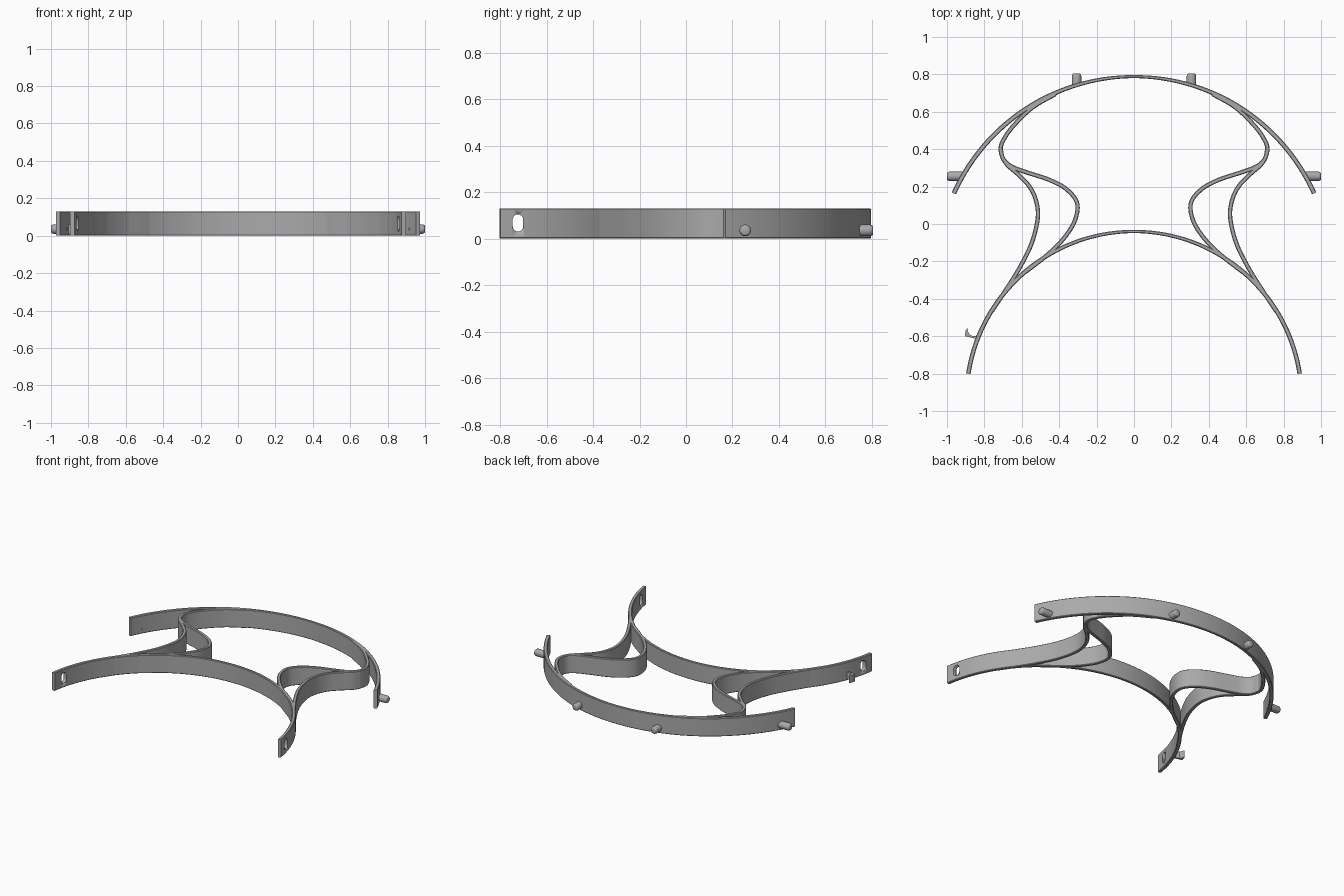
import bpy, bmesh, math
from mathutils import Vector

if "Cube" in bpy.data.objects:
    bpy.data.objects.remove(bpy.data.objects["Cube"])

HEIGHT = 0.13
grey = bpy.data.materials.new("grey plastic")
grey.diffuse_color = (0.4, 0.4, 0.4, 1)
grey.use_nodes = True
grey.node_tree.nodes["Principled BSDF"].inputs["Base Color"].default_value = grey.diffuse_color


def finish(name, bm, angle=30):
    bmesh.ops.recalc_face_normals(bm, faces=bm.faces[:])
    mesh = bpy.data.meshes.new(name)
    bm.to_mesh(mesh)
    bm.free()
    mesh.materials.append(grey)
    obj = bpy.data.objects.new(name, mesh)
    bpy.context.collection.objects.link(obj)
    bpy.ops.object.select_all(action='DESELECT')
    obj.select_set(True)
    bpy.context.view_layer.objects.active = obj
    bpy.ops.object.shade_smooth_by_angle(angle=math.radians(angle))
    return obj


def band(name, pts, widths):
    """Upright strip along a flat path, with softened top and bottom edges."""
    bm = bmesh.new()
    rings = []
    for i, (p, w) in enumerate(zip(pts, widths)):
        t = (pts[min(i + 1, len(pts) - 1)] - pts[max(i - 1, 0)]).normalized()
        n = Vector((-t.y, t.x))
        h, c = w / 2, 0.004
        profile = [(-h + c, 0), (h - c, 0), (h, c), (h, HEIGHT - c),
                   (h - c, HEIGHT), (-h + c, HEIGHT), (-h, HEIGHT - c), (-h, c)]
        rings.append([bm.verts.new((p.x + n.x * a, p.y + n.y * a, z)) for a, z in profile])
    for r, s in zip(rings, rings[1:]):
        for k in range(8):
            j = (k + 1) % 8
            bm.faces.new((r[k], r[j], s[j], s[k]))
    bm.faces.new(rings[0])
    bm.faces.new(rings[-1])
    return finish(name, bm)


def arc(cy, radius, start, n=96):
    angles = [math.radians(start + (180 - 2 * start) * i / n) for i in range(n + 1)]
    return [Vector((radius * math.cos(a), cy + radius * math.sin(a))) for a in angles]


def spline(ctrl, steps=8):
    """Smooth curve through the control points."""
    c = [Vector(p) for p in ctrl]
    c = [2 * c[0] - c[1]] + c + [2 * c[-1] - c[-2]]
    out = []
    for a, b, d, e in zip(c, c[1:], c[2:], c[3:]):
        for s in range(steps):
            t = s / steps
            out.append(0.5 * (2 * b + (d - a) * t + (2 * a - 5 * b + 4 * d - e) * t * t
                              + (3 * b - a - 3 * d + e) * t ** 3))
    return out + [c[-2]]


def prism(name, outline, depth, place):
    """Extrude an outline; place maps (u, v, w) to a position."""
    bm = bmesh.new()
    lo, hi = [[bm.verts.new(place(u, v, w)) for u, v in outline] for w in depth]
    bm.faces.new(lo)
    bm.faces.new(hi)
    for k in range(len(lo)):
        j = (k + 1) % len(lo)
        bm.faces.new((lo[k], lo[j], hi[j], hi[k]))
    return finish(name, bm)


def peg(name, base, direction, length, radius=0.025):
    """Round pin with a domed tip."""
    rot = Vector(direction).to_track_quat('Z', 'Y').to_matrix()
    bm = bmesh.new()
    rings = []
    for r, d in [(1, 0), (1, length - 0.014), (0.93, length - 0.007),
                 (0.78, length - 0.002), (0.6, length)]:
        rings.append([bm.verts.new(Vector(base) + rot @ Vector(
            (radius * r * math.cos(k * math.tau / 24),
             radius * r * math.sin(k * math.tau / 24), d))) for k in range(24)])
    for r, s in zip(rings, rings[1:]):
        for k in range(24):
            j = (k + 1) % 24
            bm.faces.new((r[k], r[j], s[j], s[k]))
    bm.faces.new(rings[0])
    bm.faces.new(rings[-1])
    return finish(name, bm, 50)


# Curved main bands
front_pts = arc(-0.936, 0.896, 8.7)
front = band("front_band", front_pts,
             [0.017 + 0.007 * min(1, abs(p.x) / 0.6) for p in front_pts])
back_pts = arc(-0.267, 1.055, 24.1)
band("back_band", back_pts,
     [0.016 + 0.009 * min(1, abs(p.x) / 0.5) for p in back_pts])

# Slot through each front tip
slot = []
for mid, start in ((0.0815, 0), (0.0525, 180)):
    for k in range(9):
        a = math.radians(start + 180 * k / 8)
        slot.append((-0.723 + 0.0225 * math.cos(a), mid + 0.0225 * math.sin(a)))
cutter = prism("slot_cutter", slot, (-1.2, 1.2), lambda u, v, w: (w, u, v))
cutter.hide_render = True
cutter.hide_viewport = True
cut = front.modifiers.new("slots", 'BOOLEAN')
cut.object = cutter
cut.operation = 'DIFFERENCE'
cut.solver = 'EXACT'

# Springy struts, one outer and one inner on each side
outer = [(0.42, 0.695), (0.54, 0.625), (0.64, 0.53), (0.695, 0.455), (0.713, 0.395),
         (0.685, 0.325), (0.62, 0.265), (0.555, 0.195), (0.52, 0.11), (0.516, 0.02),
         (0.55, -0.11), (0.615, -0.24), (0.69, -0.36), (0.76, -0.465)]
inner = [(0.713, 0.40), (0.698, 0.345), (0.65, 0.305), (0.57, 0.275), (0.45, 0.235),
         (0.36, 0.185), (0.305, 0.115), (0.312, 0.03), (0.355, -0.05), (0.42, -0.125),
         (0.50, -0.195), (0.60, -0.27)]
for side, sx in (("left", -1), ("right", 1)):
    for part, path in (("outer", outer), ("inner", inner)):
        pts = spline([(sx * x, y) for x, y in path])
        band(f"{side}_{part}_strut", pts, [0.023] * len(pts))
    # Pegs on the outside of the back band
    peg(f"{side}_back_peg", (sx * 0.307, 0.742, 0.035), (0, 1, 0), 0.063)
    peg(f"{side}_side_peg", (sx * 0.915, 0.255, 0.035), (sx, 0, 0), 0.085)

# Small hook on the left of the front band
hook = [(-0.835, -0.617), (-0.905, -0.599), (-0.903, -0.587), (-0.9, -0.57),
        (-0.891, -0.555), (-0.888, -0.575), (-0.878, -0.592), (-0.86, -0.6), (-0.83, -0.595)]
prism("hook", hook, (0.01, 0.06), lambda u, v, w: (u, v, w))
